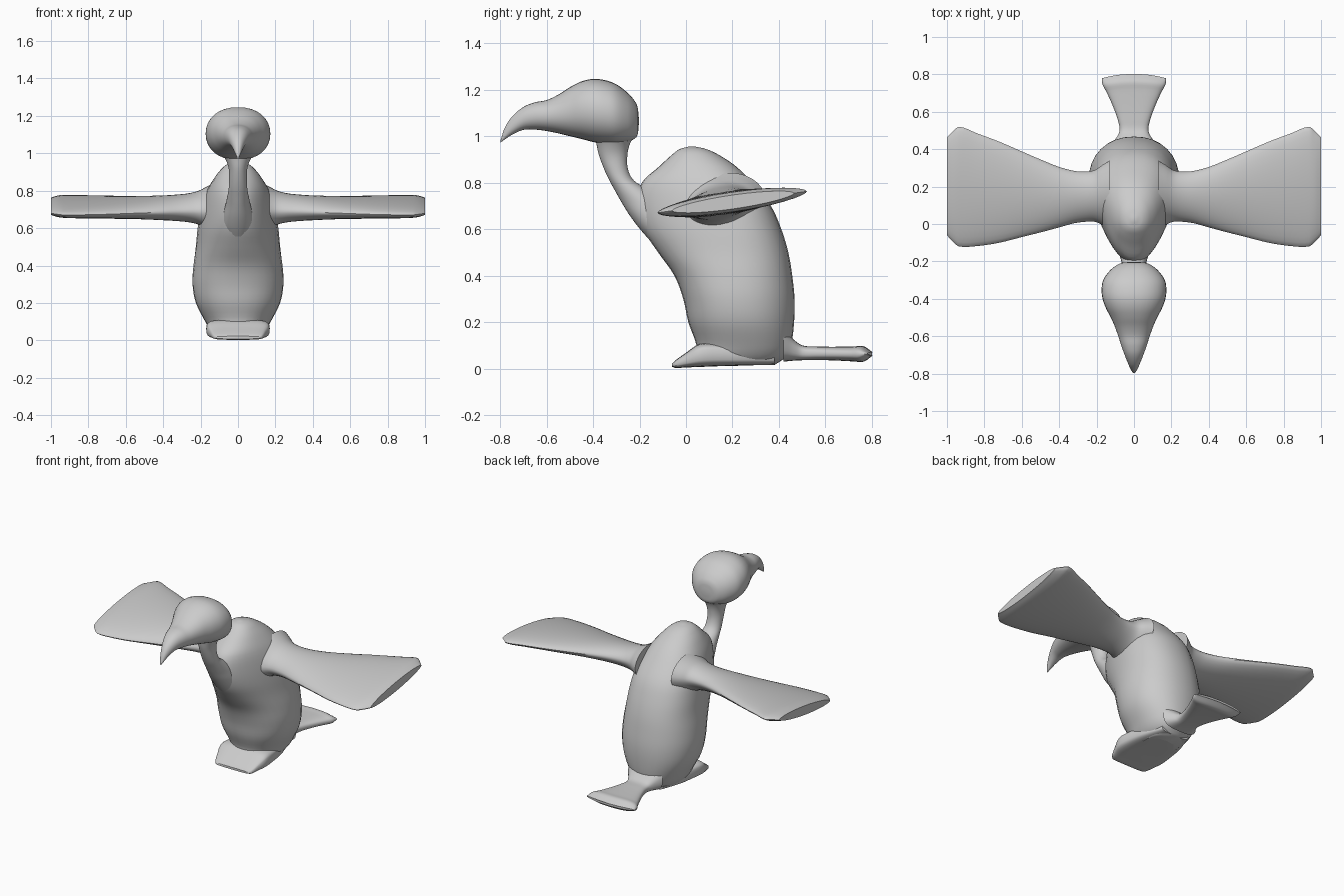
import bpy, bmesh, math

grey = bpy.data.materials.new("plain grey")
grey.diffuse_color = (0.6, 0.6, 0.6, 1)


def refine(sections, steps):
    """Smoothly interpolate section values along the first coordinate."""
    n = len(sections)
    slope = []
    for i in range(n):
        a, b = sections[max(i - 1, 0)], sections[min(i + 1, n - 1)]
        slope.append([(q - p) / (b[0] - a[0]) for p, q in zip(a, b)])
    out = []
    for i in range(n - 1):
        a, b = sections[i], sections[i + 1]
        h = b[0] - a[0]
        for k in range(steps):
            t = k / steps
            h00, h10 = 2*t**3 - 3*t*t + 1, t**3 - 2*t*t + t
            h01, h11 = 3*t*t - 2*t**3, t**3 - t*t
            out.append([h00*p + h10*h*m + h01*q + h11*h*w
                        for p, q, m, w in zip(a, b, slope[i], slope[i + 1])])
    return out + [list(sections[-1])]


def power(v, e):
    return math.copysign(abs(v) ** e, v)


def loft(name, sections, place, eu=1.0, ev=1.0, sides=32, steps=4):
    """Skin rings: section = (station, low, high, half width, front taper)."""
    bm = bmesh.new()
    rings = []
    for s, lo, hi, w, taper in refine(sections, steps):
        ring = []
        for i in range(sides):
            a = 2 * math.pi * i / sides
            c, d = power(math.cos(a), eu), power(math.sin(a), ev)
            u = (lo + hi) / 2 + (hi - lo) / 2 * c
            v = w * d * (1 + taper * c)
            ring.append(bm.verts.new(place(s, u, v)))
        rings.append(ring)
    for r0, r1 in zip(rings, rings[1:]):
        for i in range(sides):
            j = (i + 1) % sides
            bm.faces.new((r0[i], r0[j], r1[j], r1[i]))
    bm.faces.new(rings[0])
    bm.faces.new(rings[-1])
    bmesh.ops.recalc_face_normals(bm, faces=bm.faces)
    mesh = bpy.data.meshes.new(name)
    bm.to_mesh(mesh)
    bm.free()
    mesh.materials.append(grey)
    ob = bpy.data.objects.new(name, mesh)
    bpy.context.collection.objects.link(ob)
    bpy.ops.object.select_all(action='DESELECT')
    ob.select_set(True)
    bpy.context.view_layer.objects.active = ob
    bpy.ops.object.shade_smooth_by_angle(angle=math.radians(40))
    return ob


def upright(s, u, v):
    return (v, u, s)


def lengthwise(s, u, v):
    return (v, s, u)


# Plump body, narrowing to the chest in front
loft("body", [
    (0.015, 0.06, 0.38, 0.11, 0.0), (0.05, 0.04, 0.43, 0.145, 0.0),
    (0.1, 0.045, 0.452, 0.175, 0.0), (0.2, 0.01, 0.465, 0.225, 0.0),
    (0.3, -0.012, 0.467, 0.243, 0.0), (0.4, -0.05, 0.457, 0.238, 0.05),
    (0.5, -0.12, 0.44, 0.222, 0.15), (0.6, -0.185, 0.41, 0.208, 0.25),
    (0.7, -0.21, 0.365, 0.19, 0.3), (0.8, -0.19, 0.285, 0.16, 0.25),
    (0.87, -0.115, 0.215, 0.125, 0.1), (0.92, -0.06, 0.14, 0.085, 0.0),
    (0.945, -0.025, 0.085, 0.05, 0.0), (0.956, 0.015, 0.035, 0.01, 0.0),
], upright, eu=0.92, ev=0.92)

# Neck rising out of the chest
loft("neck", [
    (0.54, -0.145, 0.02, 0.075, 0.1), (0.6, -0.198, -0.01, 0.085, 0.1),
    (0.66, -0.243, -0.05, 0.08, 0.1), (0.72, -0.28, -0.1, 0.068, 0.1),
    (0.77, -0.308, -0.165, 0.057, 0.0), (0.81, -0.33, -0.225, 0.05, 0.0),
    (0.86, -0.353, -0.25, 0.047, 0.0), (0.92, -0.375, -0.252, 0.05, 0.0),
    (0.97, -0.386, -0.24, 0.068, 0.0), (1.01, -0.395, -0.215, 0.095, 0.0),
], upright)

# Round head drawn out into a hooked beak
loft("head_and_beak", [
    (-0.797, 0.973, 0.985, 0.005, 0.0), (-0.78, 0.985, 1.035, 0.016, 0.0),
    (-0.75, 1.005, 1.082, 0.03, 0.0), (-0.7, 1.027, 1.125, 0.05, 0.0),
    (-0.65, 1.028, 1.145, 0.068, 0.0), (-0.6, 1.022, 1.155, 0.084, 0.0),
    (-0.55, 1.012, 1.178, 0.102, 0.0), (-0.5, 1.0, 1.21, 0.124, 0.0),
    (-0.45, 0.988, 1.235, 0.15, 0.0), (-0.4, 0.975, 1.246, 0.168, 0.0),
    (-0.35, 0.967, 1.241, 0.173, 0.0), (-0.3, 0.965, 1.223, 0.165, 0.0),
    (-0.25, 0.975, 1.185, 0.13, 0.0), (-0.22, 0.99, 1.15, 0.092, 0.0),
    (-0.207, 1.01, 1.12, 0.06, 0.0), (-0.203, 1.05, 1.08, 0.02, 0.0),
], lengthwise, eu=0.95, ev=0.9)

# Broad foot under the body
loft("foot", [
    (-0.06, 0.008, 0.022, 0.115, 0.0), (-0.045, 0.003, 0.036, 0.132, 0.0),
    (0.0, 0.005, 0.068, 0.15, 0.0), (0.055, 0.007, 0.105, 0.168, 0.0),
    (0.13, 0.01, 0.11, 0.165, 0.0), (0.25, 0.013, 0.1, 0.145, 0.0),
    (0.38, 0.018, 0.08, 0.1, 0.0),
], lengthwise, eu=0.5, ev=0.5)

# Fan tail with a slightly bowed end
loft("tail", [
    (0.42, 0.03, 0.17, 0.125, 0.0), (0.46, 0.034, 0.128, 0.095, 0.0),
    (0.5, 0.036, 0.1, 0.077, 0.0), (0.56, 0.037, 0.095, 0.087, 0.0),
    (0.64, 0.035, 0.094, 0.115, 0.0), (0.72, 0.031, 0.095, 0.148, 0.0),
    (0.765, 0.03, 0.096, 0.168, 0.0), (0.803, 0.056, 0.07, 0.172, 0.0),
], lambda s, u, v: (v, s - 0.8 * v * v * max(0, s - 0.5) / 0.3, u),
    eu=0.8, ev=0.55)

# Wings: flared shoulder, spreading blade, chamfered blunt tip
wing = [
    (0.13, -0.03, 0.34, 0.13, 0.0), (0.17, -0.005, 0.315, 0.108, 0.0),
    (0.21, 0.012, 0.288, 0.089, 0.0), (0.26, 0.012, 0.28, 0.076, 0.0),
    (0.32, 0.004, 0.284, 0.069, 0.0), (0.4, -0.018, 0.305, 0.063, 0.0),
    (0.5, -0.045, 0.345, 0.057, 0.0), (0.6, -0.07, 0.388, 0.053, 0.0),
    (0.72, -0.1, 0.44, 0.05, 0.0), (0.84, -0.118, 0.485, 0.047, 0.0),
    (0.935, -0.12, 0.52, 0.043, 0.0), (0.97, -0.093, 0.493, 0.039, 0.0),
    (1.0, -0.06, 0.465, 0.03, 0.0),
]
for side, label in ((1, "left"), (-1, "right")):
    loft(label + "_wing", wing,
         lambda s, u, v: (side * s, u, 0.688 + 0.143 * u + v), ev=1.15)
